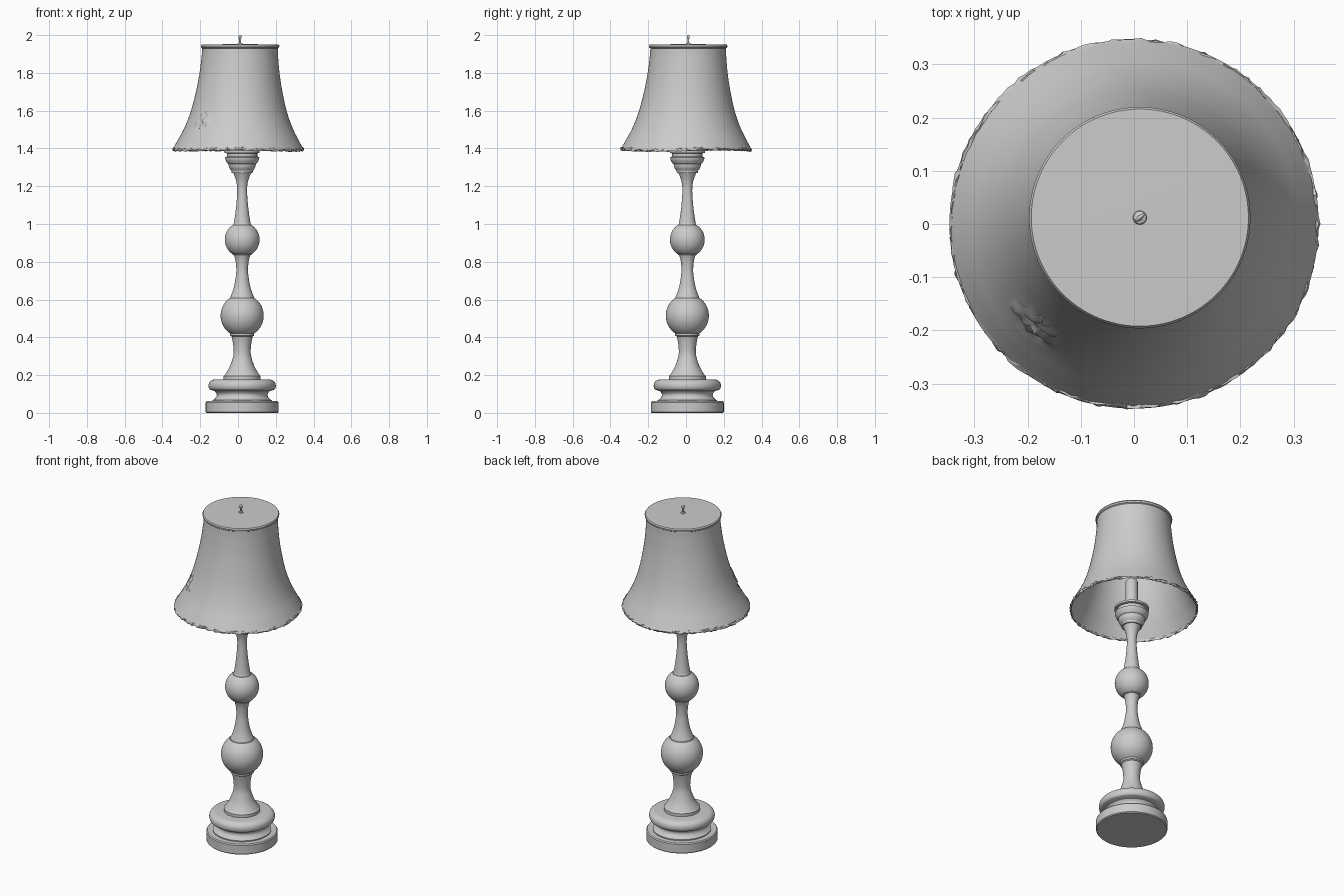
import bpy, bmesh, math, random
from mathutils import Vector

if "Cube" in bpy.data.objects:
    bpy.data.objects.remove(bpy.data.objects["Cube"])

random.seed(4)
AXIS = (0.022, 0.007)
SHADE_TOP = (0.011, 0.012)


def curve(pts, n=6):
    """Catmull-Rom smoothing of a (radius, height) profile."""
    p = [Vector(q) for q in pts]
    p = [2 * p[0] - p[1]] + p + [2 * p[-1] - p[-2]]
    out = []
    for a, b, c, d in zip(p, p[1:], p[2:], p[3:]):
        for k in range(n):
            t = k / n
            q = 0.5 * (2 * b + (c - a) * t + (2 * a - 5 * b + 4 * c - d) * t**2
                       + (3 * b - a - 3 * c + d) * t**3)
            out.append((q.x, q.y))
    return out + [tuple(pts[-1])]


def ball(radius, zc, z0, z1, n=24):
    """Arc of a sphere profile between two heights."""
    a0, a1 = math.asin((z0 - zc) / radius), math.asin((z1 - zc) / radius)
    return [(radius * math.cos(a0 + (a1 - a0) * i / n),
             zc + radius * math.sin(a0 + (a1 - a0) * i / n)) for i in range(n + 1)]


def lathe(name, profile, centre=AXIS, sides=64, warp=None, loop=False):
    """Revolve a profile; closed to the axis unless it is a loop."""
    if not loop:
        profile = [(0, profile[0][1])] + profile + [(0, profile[-1][1])]
    bm = bmesh.new()
    rings = []
    for r, z in profile:
        ring = []
        for i in range(sides):
            a = 2 * math.pi * i / sides
            ring.append(bm.verts.new((r * math.cos(a), r * math.sin(a), z)))
        rings.append(ring)
    pairs = list(zip(rings, rings[1:])) + ([(rings[-1], rings[0])] if loop else [])
    for lo, hi in pairs:
        for i in range(sides):
            j = (i + 1) % sides
            bm.faces.new((lo[i], lo[j], hi[j], hi[i]))
    bmesh.ops.remove_doubles(bm, verts=bm.verts, dist=1e-5)
    bmesh.ops.recalc_face_normals(bm, faces=bm.faces)
    if warp:
        for v in bm.verts:
            warp(v.co)
    me = bpy.data.meshes.new(name)
    bm.to_mesh(me)
    bm.free()
    me.shade_smooth()
    me.set_sharp_from_angle(angle=math.radians(35))
    ob = bpy.data.objects.new(name, me)
    ob.location = (centre[0], centre[1], 0)
    bpy.context.collection.objects.link(ob)
    return ob


# Stepped base
lathe("foot", [(0.188, 0), (0.193, 0.005), (0.193, 0.056), (0.188, 0.062)])
lathe("base_groove", [(0.158, 0.06), (0.158, 0.068)]
      + curve([(0.15, 0.07), (0.137, 0.085), (0.135, 0.1), (0.145, 0.115)])
      + [(0.155, 0.118), (0.155, 0.126)])
lathe("base_roll", curve([(0.155, 0.118), (0.172, 0.125), (0.178, 0.143),
                          (0.173, 0.162), (0.155, 0.175), (0.13, 0.178)]))

# Turned column
lathe("lower_stem", [(0.098, 0.17), (0.098, 0.195)]
      + curve([(0.092, 0.2), (0.068, 0.24), (0.05, 0.29), (0.045, 0.325),
               (0.049, 0.37), (0.056, 0.405)])
      + [(0.064, 0.41), (0.064, 0.425)])
lathe("lower_ball", ball(0.114, 0.515, 0.42, 0.607))
lathe("middle_stem", [(0.062, 0.6), (0.062, 0.615)]
      + curve([(0.059, 0.62), (0.044, 0.665), (0.034, 0.72), (0.031, 0.76),
               (0.035, 0.805), (0.043, 0.835)])
      + [(0.05, 0.838), (0.05, 0.85)])
lathe("upper_ball", ball(0.092, 0.917, 0.838, 0.994))
lathe("upper_stem", [(0.047, 0.985), (0.047, 0.997)]
      + curve([(0.045, 1.0), (0.037, 1.05), (0.03, 1.11), (0.026, 1.18),
               (0.031, 1.225), (0.045, 1.265), (0.053, 1.275)]))

# Cup under the shade, and lamp holder
lathe("cup", [(0.055, 1.27), (0.057, 1.282)]
      + curve([(0.06, 1.285), (0.069, 1.3), (0.073, 1.318)])
      + curve([(0.079, 1.322), (0.088, 1.338), (0.091, 1.352)])
      + [(0.08, 1.358), (0.08, 1.374), (0.093, 1.376), (0.093, 1.388), (0.085, 1.392)])
lathe("lamp_holder", [(0.033, 1.385), (0.033, 1.55), (0.028, 1.56)], sides=32)
lathe("shade_rod", [(0.006, 1.55), (0.006, 1.95)], SHADE_TOP, 16)

# Bell shade: thin closed wall with cap, leaning slightly, ragged hem
outer = curve([(0.347, 1.395), (0.322, 1.44), (0.288, 1.505), (0.256, 1.59),
               (0.231, 1.69), (0.213, 1.79), (0.203, 1.88), (0.2, 1.93)])
rim = [(0.206, 1.934), (0.208, 1.943), (0.204, 1.95)]
inner = [(r - 0.007, z) for r, z in reversed(outer)]
shade_profile = outer + rim + [(0.0, 1.953), (0.0, 1.943), (0.19, 1.94)] + inner


def worn(co):
    t = (co.z - 1.39) / 0.56
    if co.z < 1.4:
        co.z += random.uniform(-0.004, 0.004)
    # torn patch on the front left
    if (co - Vector((-0.195, -0.195, 1.55))).length < 0.05:
        s = 1 + random.uniform(-0.02, 0.03)
        co.x *= s
        co.y *= s
    co.x += SHADE_TOP[0] * t
    co.y += SHADE_TOP[1] * t


lathe("shade", shade_profile, (0, 0), 128, worn, loop=True)


def frayed(co):
    a = math.atan2(co.y, co.x)
    s = 1 + random.uniform(-0.01, 0.01)
    co.x *= s
    co.y *= s
    co.z += random.uniform(-0.004, 0.004) + 0.003 * math.sin(3 * a)


hem = [(0.342 + 0.005 * math.cos(k * math.pi / 3), 1.395 + 0.008 * math.sin(k * math.pi / 3))
       for k in range(6)]
lathe("frayed_hem", hem, (0, 0), 160, frayed, loop=True)

# Finial: boss, post and small flat key set diagonally
lathe("finial_post", [(0.014, 1.95), (0.012, 1.957), (0.005, 1.96), (0.005, 1.985)],
      SHADE_TOP, 16)
key = lathe("finial_key", ball(0.011, 0, -0.0109, 0.0109, 10), SHADE_TOP, 16)
key.location.z = 1.989
key.scale.y = 0.4
key.rotation_euler.z = math.radians(40)
